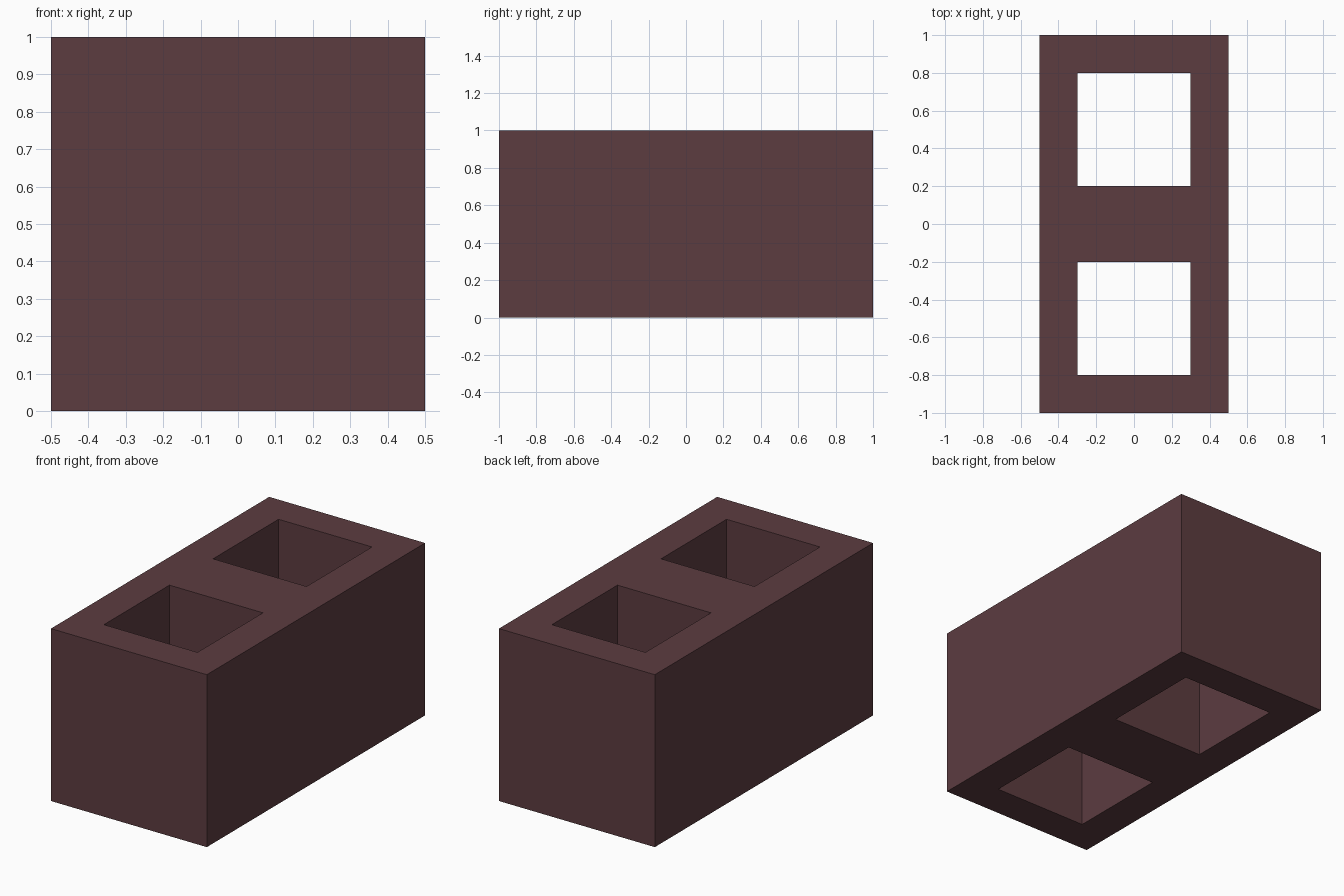
import bpy
import bmesh

cube = bpy.data.objects.get("Cube")
if cube:
    bpy.data.objects.remove(cube, do_unlink=True)

# Dull red-brown masonry colour
masonry = bpy.data.materials.new("dark_red_brown")
masonry.use_nodes = True
colour = (0.107, 0.045, 0.051, 1.0)
masonry.diffuse_color = colour
shader = next(n for n in masonry.node_tree.nodes if n.type == "BSDF_PRINCIPLED")
shader.inputs["Base Color"].default_value = colour
shader.inputs["Roughness"].default_value = 0.9

# Flat plan of the block: a wall grid with two square cores left open
xs = [-0.5, -0.3, 0.3, 0.5]
ys = [-1.0, -0.8, -0.2, 0.2, 0.8, 1.0]
bm = bmesh.new()
grid = [[bm.verts.new((x, y, 0)) for y in ys] for x in xs]
for i in range(len(xs) - 1):
    for j in range(len(ys) - 1):
        is_core = i == 1 and j in (1, 3)
        if not is_core:
            bm.faces.new((grid[i][j], grid[i + 1][j],
                          grid[i + 1][j + 1], grid[i][j + 1]))
mesh = bpy.data.meshes.new("hollow_block")
bm.to_mesh(mesh)
bm.free()
mesh.materials.append(masonry)

block = bpy.data.objects.new("hollow_block", mesh)
bpy.context.collection.objects.link(block)

# Raise the plan to full height, with straight walls through both cores
height = block.modifiers.new("height", "SOLIDIFY")
height.thickness = 1.0
height.offset = 1.0
